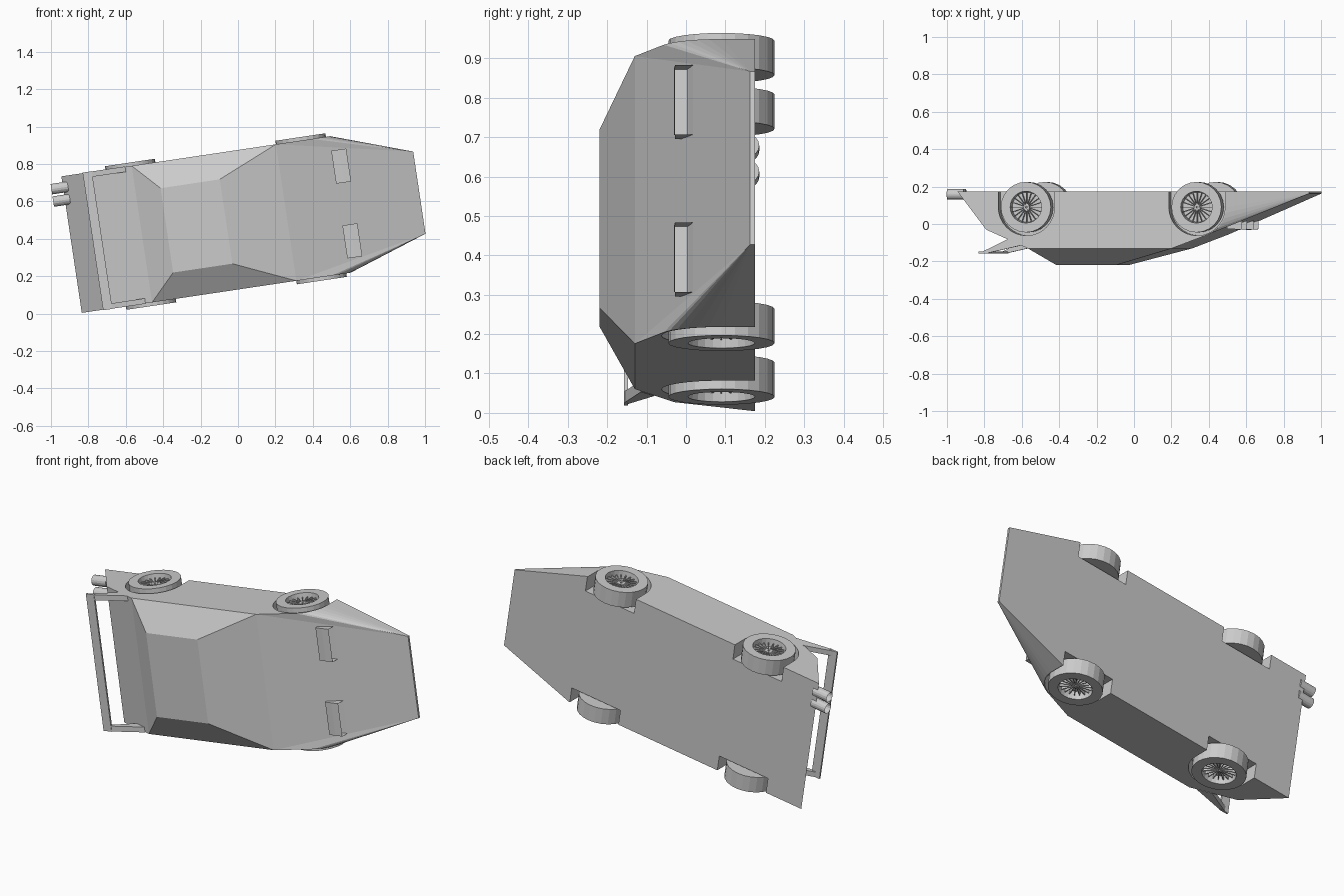
import bpy, bmesh, math
from mathutils import Matrix

if "Cube" in bpy.data.objects:
    bpy.data.objects.remove(bpy.data.objects["Cube"])

# Car frame: u forward, v sideways, h up; the whole car lies turned in the world
T = math.radians(8.5)
C, S = math.cos(T), math.sin(T)
CAR = Matrix(((C, -S, 0, 0.035), (0, 0, -1, 0), (S, C, 0, 0.5075), (0, 0, 0, 1)))


def make(name, bm):
    bmesh.ops.remove_doubles(bm, verts=bm.verts, dist=1e-5)
    bmesh.ops.recalc_face_normals(bm, faces=bm.faces)
    me = bpy.data.meshes.new(name)
    bm.to_mesh(me)
    bm.free()
    ob = bpy.data.objects.new(name, me)
    bpy.context.collection.objects.link(ob)
    ob.matrix_world = CAR
    return ob


def face(bm, pts):
    return bm.faces.new([bm.verts.new(p) for p in pts])


def prism(bm, prof, v0, v1):
    """Extrude a (u, h) profile sideways from v0 to v1."""
    n = len(prof)
    a = [bm.verts.new((u, v0, h)) for u, h in prof]
    b = [bm.verts.new((u, v1, h)) for u, h in prof]
    bm.faces.new(a)
    bm.faces.new(b[::-1])
    for i in range(n):
        j = (i + 1) % n
        bm.faces.new((a[i], b[i], b[j], a[j]))


def arc(u, h, r, a0, a1, n):
    return [(u + r * math.cos(math.radians(a0 + (a1 - a0) * i / n)),
             h + r * math.sin(math.radians(a0 + (a1 - a0) * i / n))) for i in range(n + 1)]


WHEEL_U, WHEEL_H = (-0.562, 0.36), -0.09
HW, ROOF, FLOOR = 0.369, 0.228, -0.175

# Wedge body: side panels, cabin, fan-shaped front corners
tail, deck, rear, cowl = (-0.935, FLOOR), (-0.78, 0.03), (-0.555, 0.13), (0.225, 0.13)
r0, r1 = (-0.42, 0.22), (-0.1, 0.22)
nose, lip = (0.945, 0.222, -0.163), (0.945, 0.222, FLOOR)
front = arc(WHEEL_U[1], WHEEL_H, 0.158, 68, 0, 6) + [(WHEEL_U[1] + 0.158, FLOOR)]
bm = bmesh.new()
for s in (1, -1):
    P = lambda p, w=HW: (p[0], s * w, p[1])
    n, l = (nose[0], s * nose[1], nose[2]), (lip[0], s * lip[1], lip[2])
    face(bm, [P(p) for p in [tail, deck, rear, cowl] + front])
    face(bm, [P(rear), P(cowl), P(r1, ROOF), P(r0, ROOF)])
    chain = [cowl] + front
    for a, b in zip(chain, chain[1:]):
        face(bm, [P(a), P(b), n])
    face(bm, [P(front[-1]), l, n])


def span(a, b, wa=HW, wb=HW):
    face(bm, [(a[0], wa, a[1]), (a[0], -wa, a[1]), (b[0], -wb, b[1]), (b[0], wb, b[1])])


N, L = (nose[0], nose[2]), (lip[0], lip[2])
span(tail, deck)
span(deck, rear)
span(rear, r0, HW, ROOF)
span(r0, r1, ROOF, ROOF)
span(r1, cowl, ROOF, HW)
span(cowl, N, HW, nose[1])
span(N, L, nose[1], nose[1])
span(L, front[-1], nose[1], HW)
span(front[-1], tail)
body = make("body", bm)

# Wheel arches cut out of the body
bm = bmesh.new()
for u in WHEEL_U:
    prof = arc(u, WHEEL_H, 0.152, 0, 180, 16) + [(u - 0.152, -0.3), (u + 0.152, -0.3)]
    prism(bm, prof, 0.285, 0.6)
    prism(bm, prof, -0.6, -0.285)
cutter = make("arch_cutter", bm)
cutter.hide_render = True
mod = body.modifiers.new("arches", 'BOOLEAN')
mod.operation, mod.solver, mod.object = 'DIFFERENCE', 'EXACT', cutter
bpy.context.view_layer.update()
bpy.context.view_layer.objects.active = body
bpy.ops.object.modifier_apply(modifier=mod.name)
bpy.data.objects.remove(cutter)


# Wheels: turned tyre with recessed rim, hub and thin spokes
def wheel(name, u, s):
    bm = bmesh.new()
    prof = [(0, .30), (.135, .30), (.135, .388), (.085, .388), (.08, .345), (0, .345)]
    k = 24
    ring = lambda r, v, i: (u + r * math.cos(math.tau * i / k), s * v,
                            WHEEL_H + r * math.sin(math.tau * i / k))
    for (ra, va), (rb, vb) in zip(prof, prof[1:]):
        for i in range(k):
            q = [ring(ra, va, i), ring(ra, va, i + 1), ring(rb, vb, i + 1), ring(rb, vb, i)]
            if ra == 0:
                q = q[1:]
            elif rb == 0:
                q = q[:3]
            face(bm, q)
    make(name, bm)
    bm = bmesh.new()
    for i in range(20):
        m = (Matrix.Translation((u, s * 0.357, WHEEL_H)) @ Matrix.Rotation(math.tau * i / 20, 4, 'Y')
             @ Matrix.Translation((0.045, 0, 0)) @ Matrix.Diagonal((0.08, 0.02, 0.004, 1)))
        bmesh.ops.create_cube(bm, size=1, matrix=m)
    make(name + "_spokes", bm)


for u, end in zip(WHEEL_U, ("rear", "front")):
    for s, side in ((1, "left"), (-1, "right")):
        wheel(f"{end}_{side}_wheel", u, s)

# Hood scoops with a hollow front opening
for s, side in ((1, "left"), (-1, "right")):
    bm = bmesh.new()
    v0, v1 = s * 0.202 - 0.089, s * 0.202 + 0.089
    prism(bm, [(0.512, 0.028), (0.593, 0.028), (0.593, -0.018), (0.512, 0.01)], v0, v1)
    bm.normal_update()
    bmesh.ops.recalc_face_normals(bm, faces=bm.faces)
    f = max(bm.faces, key=lambda f: f.calc_center_median().x)
    bmesh.ops.inset_region(bm, faces=[f], thickness=0.007)
    bmesh.ops.translate(bm, verts=f.verts, vec=(-0.04, 0, 0.008))
    make("scoop_" + side, bm)

# Rear wing: cross bar and two side arms down to the deck
bm = bmesh.new()
prism(bm, [(-0.82, 0.157), (-0.77, 0.157), (-0.77, 0.147), (-0.82, 0.147)], -0.372, 0.372)
make("wing_bar", bm)
for s, side in ((1, "left"), (-1, "right")):
    bm = bmesh.new()
    prism(bm, [(-0.8, 0.155), (-0.77, 0.155), (-0.59, 0.114), (-0.66, 0.08), (-0.8, 0.148)],
          s * 0.342, s * 0.371)
    make("wing_arm_" + side, bm)

# Twin exhaust pipes, hollow at the back
for i, v in enumerate((0.309, 0.242)):
    bm = bmesh.new()
    bmesh.ops.create_cone(bm, cap_ends=True, segments=16, radius1=0.028, radius2=0.028, depth=0.09,
                          matrix=Matrix.Translation((-0.953, v, -0.158)) @ Matrix.Rotation(math.pi / 2, 4, 'Y'))
    f = min(bm.faces, key=lambda f: f.calc_center_median().x)
    bmesh.ops.inset_region(bm, faces=[f], thickness=0.005)
    bmesh.ops.translate(bm, verts=f.verts, vec=(0.05, 0, 0))
    make(f"exhaust_{i + 1}", bm)
